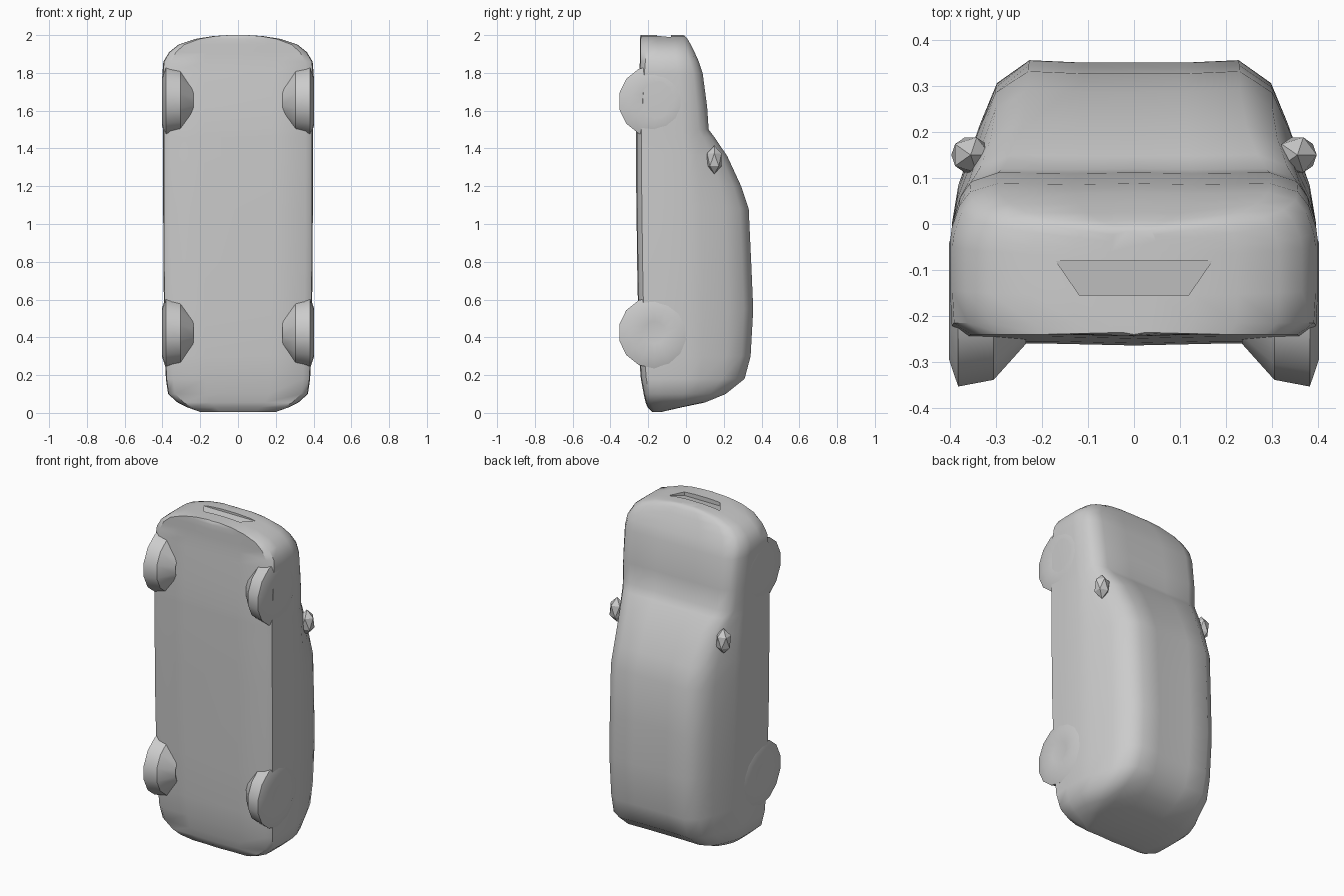
import bpy, bmesh, math
from mathutils import Matrix

cube = bpy.data.objects.get("Cube")
if cube:
    bpy.data.objects.remove(cube, do_unlink=True)

GREY = (0.6, 0.6, 0.6, 1.0)
mat = bpy.data.materials.new("plain grey")
mat.use_nodes = True
mat.diffuse_color = GREY
mat.node_tree.nodes["Principled BSDF"].inputs["Base Color"].default_value = GREY


def finish(name, bm, angle=40):
    """Turn a bmesh into a shaded, coloured object."""
    bmesh.ops.recalc_face_normals(bm, faces=bm.faces)
    mesh = bpy.data.meshes.new(name)
    bm.to_mesh(mesh)
    bm.free()
    mesh.materials.append(mat)
    obj = bpy.data.objects.new(name, mesh)
    bpy.context.collection.objects.link(obj)
    bpy.ops.object.select_all(action='DESELECT')
    obj.select_set(True)
    bpy.context.view_layer.objects.active = obj
    bpy.ops.object.shade_smooth_by_angle(angle=math.radians(angle))
    return obj


def loft(bm, rings, cap=True):
    """Skin closed rings of equal point count."""
    loops = [[bm.verts.new(p) for p in ring] for ring in rings]
    n = len(loops[0])
    for a, b in zip(loops, loops[1:]):
        for i in range(n):
            j = (i + 1) % n
            bm.faces.new((a[i], a[j], b[j], b[i]))
    if cap:
        bm.faces.new(loops[0])
        bm.faces.new(loops[-1])


# Upper section: (height fraction, cabin width fraction, bonnet width fraction)
UPPER = [(0, 1, 1), (0.25, 0.965, 0.99), (0.62, 0.85, 0.95), (0.86, 0.76, 0.89),
         (1, 0.58, 0.74), (0.985, 0.28, 0.32)]

# Stations: z, half width, underside y, shoulder y, top y, cabin amount
STATIONS = [
    (0.005, 0.20, -0.175, -0.15, -0.13, 0),
    (0.03, 0.27, -0.20, -0.06, -0.02, 0),
    (0.055, 0.32, -0.21, -0.03, 0.10, 0.3),
    (0.10, 0.37, -0.22, -0.01, 0.21, 0.6),
    (0.18, 0.382, -0.235, 0.0, 0.31, 0.9),
    (0.30, 0.386, -0.245, 0.0, 0.342, 1),
    (0.55, 0.392, -0.25, 0.0, 0.356, 1),
    (0.80, 0.395, -0.255, 0.0, 0.345, 1),
    (1.08, 0.396, -0.258, 0.0, 0.332, 1),
    (1.20, 0.396, -0.26, 0.0, 0.292, 1),
    (1.36, 0.396, -0.26, 0.0, 0.218, 0.8),
    (1.46, 0.396, -0.26, -0.01, 0.15, 0.4),
    (1.50, 0.397, -0.26, -0.02, 0.12, 0.1),
    (1.62, 0.398, -0.255, -0.03, 0.112, 0),
    (1.80, 0.40, -0.245, -0.04, 0.088, 0),
    (1.86, 0.395, -0.24, -0.05, 0.068, 0),
    (1.91, 0.365, -0.24, -0.055, 0.045, 0),
    (1.95, 0.315, -0.24, -0.06, 0.025, 0),
    (1.98, 0.225, -0.24, -0.065, 0.008, 0),
    (1.995, 0.13, -0.238, -0.07, -0.005, 0),
    (2.0, 0.05, -0.236, -0.075, -0.015, 0),
]


def section(z, w, yb, ys, yt, k):
    lip = min(0.025, (ys - yb) * 0.3)
    half = [(w * 0.45, yb), (w * 0.9, yb), (w * 0.99, yb + lip), (w, (yb + ys) / 2)]
    half += [(w * (k * c + (1 - k) * h), ys + (yt - ys) * f) for f, c, h in UPPER]
    right = [(x, y, z) for x, y in half]
    left = [(-x, y, z) for x, y in reversed(half)]
    return [(0, yb - 0.004, z)] + right + [(0, yt - 0.005 * k, z)] + left


bm = bmesh.new()
loft(bm, [section(*s) for s in STATIONS])
body = finish("car_body", bm)

# Shallow grille recess in the nose
bm = bmesh.new()
bmesh.ops.create_cube(bm, size=1, matrix=Matrix.Translation((0, -0.117, 2.0))
                      @ Matrix.Diagonal((0.34, 0.074, 0.05, 1)))
for v in bm.verts:
    if v.co.y < -0.117:
        v.co.x *= 0.7
    elif v.co.z < 2:
        v.co.z += 0.012
cutter = finish("grille_cutter", bm)
cutter.hide_render = True
mod = body.modifiers.new("grille", 'BOOLEAN')
mod.operation = 'DIFFERENCE'
mod.object = cutter
bpy.ops.object.select_all(action='DESELECT')
body.select_set(True)
bpy.context.view_layer.objects.active = body
bpy.ops.object.modifier_apply(modifier="grille")
bpy.data.objects.remove(cutter, do_unlink=True)
bpy.ops.object.shade_smooth_by_angle(angle=math.radians(40))

# Wheels: turned profile of (x, radius), with a hollow inner face and a hub
WHEEL = [(0.392, 0.06), (0.402, 0.13), (0.382, 0.19), (0.305, 0.175),
         (0.235, 0.095), (0.26, 0.05)]
SIDES = 14
for end, cz in (("front", 1.65), ("rear", 0.425)):
    for side, s in (("left", 1), ("right", -1)):
        bm = bmesh.new()
        rings = []
        for x, r in WHEEL:
            ring = []
            for i in range(SIDES):
                a = math.tau * (i + 0.5) / SIDES
                ring.append((s * x, -0.168 + r * math.cos(a), cz + r * math.sin(a)))
            rings.append(ring)
        loft(bm, rings)
        finish(f"{end}_wheel_{side}", bm, 30)

# Door mirrors
for side, s in (("left", 1), ("right", -1)):
    bm = bmesh.new()
    bmesh.ops.create_icosphere(bm, subdivisions=1, radius=1,
                               matrix=Matrix.Translation((s * 0.355, 0.15, 1.34))
                               @ Matrix.Diagonal((0.047, 0.045, 0.075, 1)))
    finish(f"door_mirror_{side}", bm, 30)
